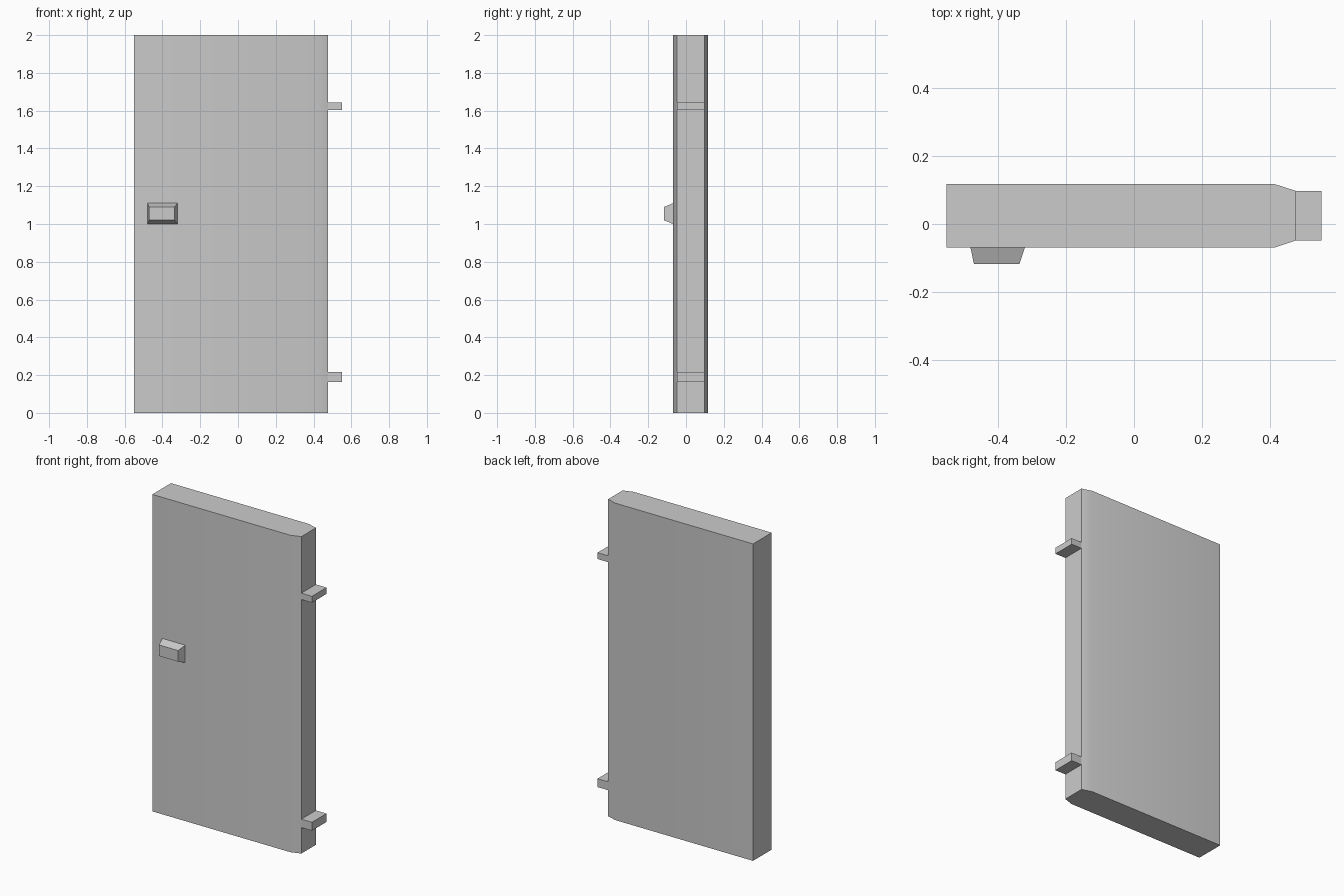
import bpy
import bmesh
import math

if "Cube" in bpy.data.objects:
    bpy.data.objects.remove(bpy.data.objects["Cube"])


def loft(name, lower, upper):
    """Closed solid between two matching outlines of 3D points."""
    bm = bmesh.new()
    a = [bm.verts.new(p) for p in lower]
    b = [bm.verts.new(p) for p in upper]
    n = len(a)
    bm.faces.new(a)
    bm.faces.new(b)
    for i in range(n):
        j = (i + 1) % n
        bm.faces.new((a[i], a[j], b[j], b[i]))
    bmesh.ops.recalc_face_normals(bm, faces=bm.faces)
    mesh = bpy.data.meshes.new(name)
    bm.to_mesh(mesh)
    bm.free()
    obj = bpy.data.objects.new(name, mesh)
    bpy.context.collection.objects.link(obj)
    return obj


def prism(name, outline, z0, z1):
    return loft(name, [(x, y, z0) for x, y in outline],
                [(x, y, z1) for x, y in outline])


FRONT, BACK = -0.069, 0.117
HINGE_FRONT, HINGE_BACK = -0.048, 0.097
LEFT, TAPER, EDGE, RIGHT = -0.55, 0.413, 0.476, 0.55

# Door slab, tapering towards the hinge side
slab = prism("door_slab", [
    (LEFT, FRONT), (TAPER, FRONT), (EDGE, HINGE_FRONT),
    (EDGE, HINGE_BACK), (TAPER, BACK), (LEFT, BACK)], 0, 2)
bpy.context.view_layer.objects.active = slab
slab.select_set(True)
bpy.ops.object.shade_smooth_by_angle(angle=math.radians(30))

# Hinge tabs, the full depth of the narrowed edge
for name, z0, z1 in (("lower_hinge", 0.164, 0.217), ("upper_hinge", 1.603, 1.643)):
    prism(name, [(EDGE, HINGE_FRONT), (RIGHT, HINGE_FRONT),
                 (RIGHT, HINGE_BACK), (EDGE, HINGE_BACK)], z0, z1)


def rect(x0, x1, y, z0, z1):
    return [(x0, y, z0), (x1, y, z0), (x1, y, z1), (x0, y, z1)]


# Handle block, narrowing away from the door
loft("handle", rect(-0.48, -0.32, FRONT, 1.0, 1.11),
     rect(-0.47, -0.336, -0.117, 1.02, 1.09))
